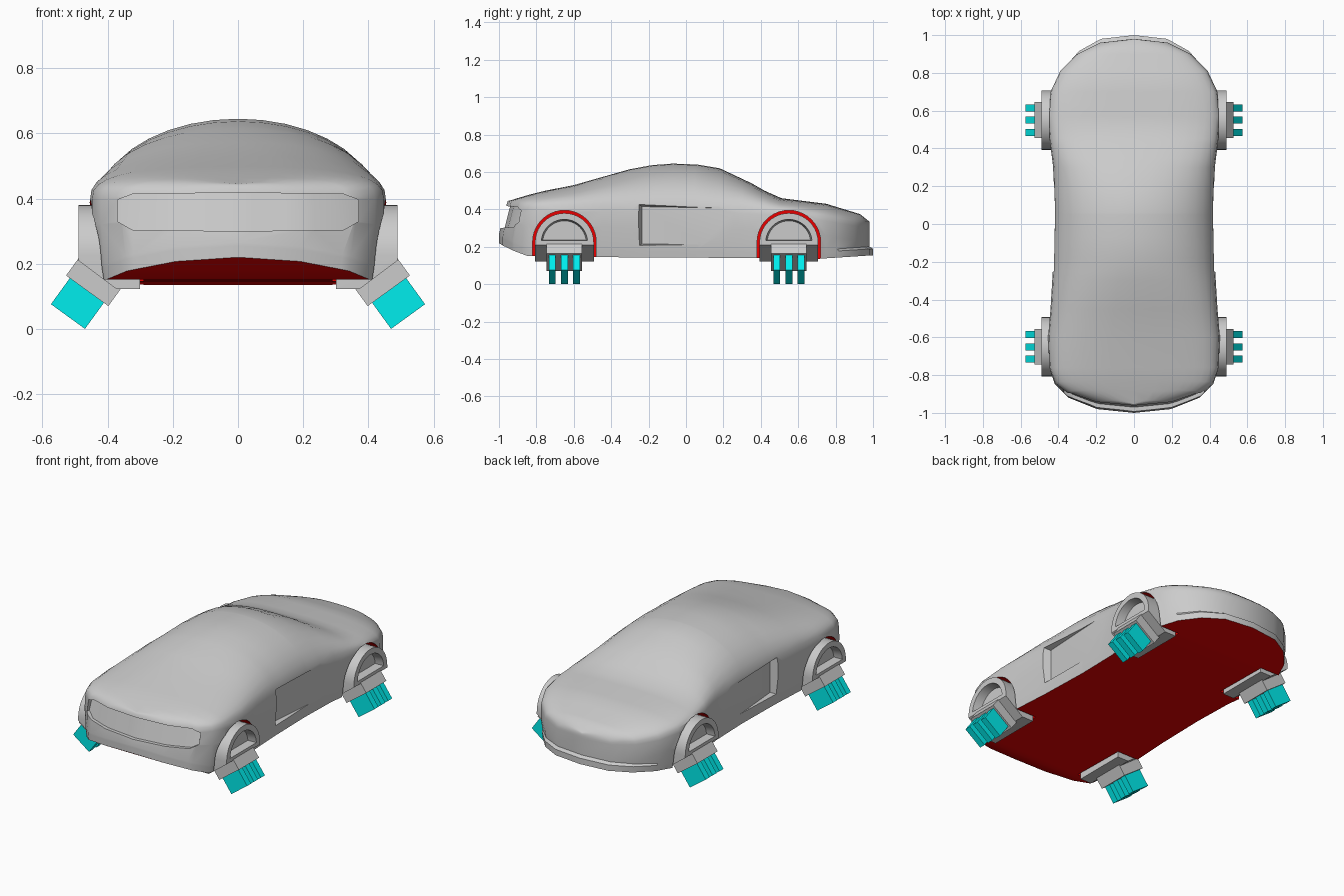
import bpy, bmesh, math
from mathutils import Vector

if "Cube" in bpy.data.objects:
    bpy.data.objects.remove(bpy.data.objects["Cube"])


def material(name, rgb):
    m = bpy.data.materials.new(name)
    m.diffuse_color = (*rgb, 1)
    m.use_nodes = True
    m.node_tree.nodes["Principled BSDF"].inputs["Base Color"].default_value = m.diffuse_color
    return m


RED = material("red_underside", (0.8, 0.0, 0.0))
TEAL = material("teal_glow", (0.0, 0.85, 0.85))


def finish(name, bm, mats=(), smooth=None):
    bmesh.ops.remove_doubles(bm, verts=bm.verts, dist=1e-5)
    bmesh.ops.recalc_face_normals(bm, faces=bm.faces)
    me = bpy.data.meshes.new(name)
    bm.to_mesh(me)
    bm.free()
    for m in mats:
        me.materials.append(m)
    ob = bpy.data.objects.new(name, me)
    bpy.context.collection.objects.link(ob)
    if smooth:
        shade(ob, smooth)
    return ob


def shade(ob, deg):
    bpy.ops.object.select_all(action='DESELECT')
    ob.select_set(True)
    bpy.context.view_layer.objects.active = ob
    bpy.ops.object.shade_smooth_by_angle(angle=math.radians(deg))


def interp(keys, t):
    if t <= keys[0][0]:
        return keys[0][1]
    for (a, u), (b, v) in zip(keys, keys[1:]):
        if t <= b:
            return u + (v - u) * (t - a) / (b - a)
    return keys[-1][1]


def loft(rings):
    """Closed tube through rings, with end caps; returns bmesh."""
    bm = bmesh.new()
    vs = [[bm.verts.new(p) for p in r] for r in rings]
    n = len(vs[0])
    for a, b in zip(vs, vs[1:]):
        for j in range(n):
            k = (j + 1) % n
            bm.faces.new((a[j], a[k], b[k], b[j]))
    bm.faces.new(vs[0])
    bm.faces.new(vs[-1])
    return bm


# Body curves along y: half width, top, shoulder, bottom, section roundness
WIDTH = [(-1, 0), (-.98, .2), (-.92, .355), (-.85, .42), (-.76, .448), (-.6, .455), (-.45, .442),
         (-.25, .43), (.05, .422), (.3, .428), (.45, .447), (.57, .455), (.7, .442), (.81, .39),
         (.9, .3), (.96, .18), (.98, 0)]
TOP = [(-1, .445), (-.93, .465), (-.6, .53), (-.3, .615), (-.18, .637), (-.07, .645), (.06, .64), (.18, .62),
       (.35, .54), (.42, .5), (.51, .46), (.75, .43), (.93, .375), (.98, .335)]
SHOULDER = [(-1, .41), (-.65, .39), (0, .385), (.55, .37), (.98, .3)]
BOTTOM = [(-1, .22), (-.98, .207), (-.92, .178), (-.85, .152), (-.5, .145), (.4, .14), (.7, .135), (.98, .155)]
ROUND = [(-1, 3), (-.6, 2.6), (-.2, 2), (.2, 2), (.5, 2.8), (1, 2.6)]
STEPS = 9


def section(y):
    w, zt, zs, zb, n = (interp(c, y) for c in (WIDTH, TOP, SHOULDER, BOTTOM, ROUND))
    half = [(.96 * w, zb), (.972 * w, zb + .035), (.975 * w, zb + .046), (w, zs - .08)]
    for i in range(STEPS + 1):
        t = math.pi / 2 * i / STEPS
        c, s = max(math.cos(t), 0), math.sin(t)
        half.append((w * c ** (2 / n) if i < STEPS else 0, zs + (zt - zs) * s ** (2 / n)))
    front = min(max((-.8 - y) / .15, 0), 1)
    rear = min(max((y - .75) / .2, 0), 1)
    pts = []
    for i, (x, z) in enumerate(half):
        dy = front * .045 * max(0, (z - .28) / .16) + (rear * .02 if i < 2 else 0)
        pts.append((x, y + dy, z))
    return pts + [(-x, yy, z) for x, yy, z in reversed(pts[:-1])]


# Body shell with red floor
ys = sorted({k[0] for k in WIDTH} | {k[0] for k in TOP})
bm = bmesh.new()
rings = [[bm.verts.new(p) for p in section(y)] for y in ys]
count = len(rings[0])
for a, b in zip(rings, rings[1:]):
    for j in range(count):
        k = (j + 1) % count
        f = bm.faces.new((a[j], a[k], b[k], b[j]))
        f.material_index = 1 if k == 0 else 0
body = finish("car_body", bm, (None, RED))


def arch(yc, r, zc, zlow, x, n=20):
    pts = [(x, yc + r, zlow)]
    pts += [(x, yc + r * math.cos(math.pi * i / n), zc + r * math.sin(math.pi * i / n)) for i in range(n + 1)]
    return pts + [(x, yc - r, zlow)]


cutters = []
# Wheel arch cutters
AXLES = {"front": -.65, "rear": .55}
for s in (1, -1):
    for yc in AXLES.values():
        bm = loft([arch(yc, .17, .225, .05, s * .29), arch(yc, .17, .225, .05, s * .6)])
        for f in bm.faces:
            f.material_index = 1
        cutters.append(finish("arch_cutter", bm, (None, RED)))
    # Tapered side vent cutters
    inner = [(.39, -.235, .215), (.39, -.235, .415), (.432, .32, .405), (.432, .32, .21)]
    outer = [(.48, -.275, .195), (.48, -.275, .445), (.48, .33, .42), (.48, .33, .2)]
    cutters.append(finish("vent_cutter", loft([[(s * x, y, z) for x, y, z in q] for q in (inner, outer)])))

# Curved front panel cutter
rings = []
for i in range(-8, 9):
    x = .37 * i / 8
    ax = abs(x)
    y = interp([(0, -1), (.2, -.98), (.355, -.92), (.42, -.85)], ax)
    hi, lo = interp([(0, .418), (.324, .414), (.37, .396)], ax), interp([(0, .3), (.33, .304), (.37, .33)], ax)
    rings.append([(x, -1.2, lo), (x, y + .03, lo), (x, y + .06, hi), (x, -1.2, hi)])
cutters.append(finish("panel_cutter", loft(rings)))

bpy.context.view_layer.objects.active = body
for c in cutters:
    mod = body.modifiers.new("cut", 'BOOLEAN')
    mod.operation, mod.solver, mod.object = 'DIFFERENCE', 'EXACT', c
    bpy.ops.object.modifier_apply(modifier=mod.name)
    bpy.data.objects.remove(c)
shade(body, 32)

# Tilted frame of the thrusters: along the slope and outward-down
ALONG, DOWN = Vector((.81, 0, .587)), Vector((.587, 0, -.81))


def tilted_box(name, s, cx, cz, yc, a, hy, d, mats=()):
    ring = lambda y: [Vector((cx, y, cz)) + ALONG * a * i + DOWN * d * j
                      for i, j in ((-1, -1), (1, -1), (1, 1), (-1, 1))]
    bm = loft([[(s * p.x, p.y, p.z) for p in ring(yc + e * hy)] for e in (-1, 1)])
    return finish(name, bm, mats)


for side, s in (("right", 1), ("left", -1)):
    for end, yc in AXLES.items():
        tag = f"{end}_{side}"
        # Arched pod, chamfered below, with a recessed outer face
        bm = loft([arch(yc, .157, .223, .122, s * .3), arch(yc, .157, .223, .122, s * .49)])
        bmesh.ops.recalc_face_normals(bm, faces=bm.faces)
        cut = bmesh.ops.bisect_plane(bm, geom=bm.verts[:] + bm.edges[:] + bm.faces[:], plane_co=(s * .49, 0, .21),
                                     plane_no=(s * .6, 0, -.8), clear_outer=True)
        bmesh.ops.holes_fill(bm, edges=[g for g in cut["geom_cut"] if isinstance(g, bmesh.types.BMEdge)])
        bmesh.ops.recalc_face_normals(bm, faces=bm.faces)
        face = max(bm.faces, key=lambda f: s * f.calc_center_median().x + f.normal.x * s)
        bmesh.ops.inset_individual(bm, faces=[face], thickness=.033)
        bmesh.ops.inset_individual(bm, faces=[face], thickness=.008, depth=-.05)
        finish("hover_pod_" + tag, bm, smooth=30)
        # Angled housing and three glowing thruster blades
        tilted_box("thruster_housing_" + tag, s, .4425, .145, yc, .08, .095, .0345)
        for i in (-1, 0, 1):
            tilted_box(f"thruster_blade_{tag}_{i + 2}", s, .4925, .0785, yc + .065 * i, .0645, .0185, .05, (TEAL,))
